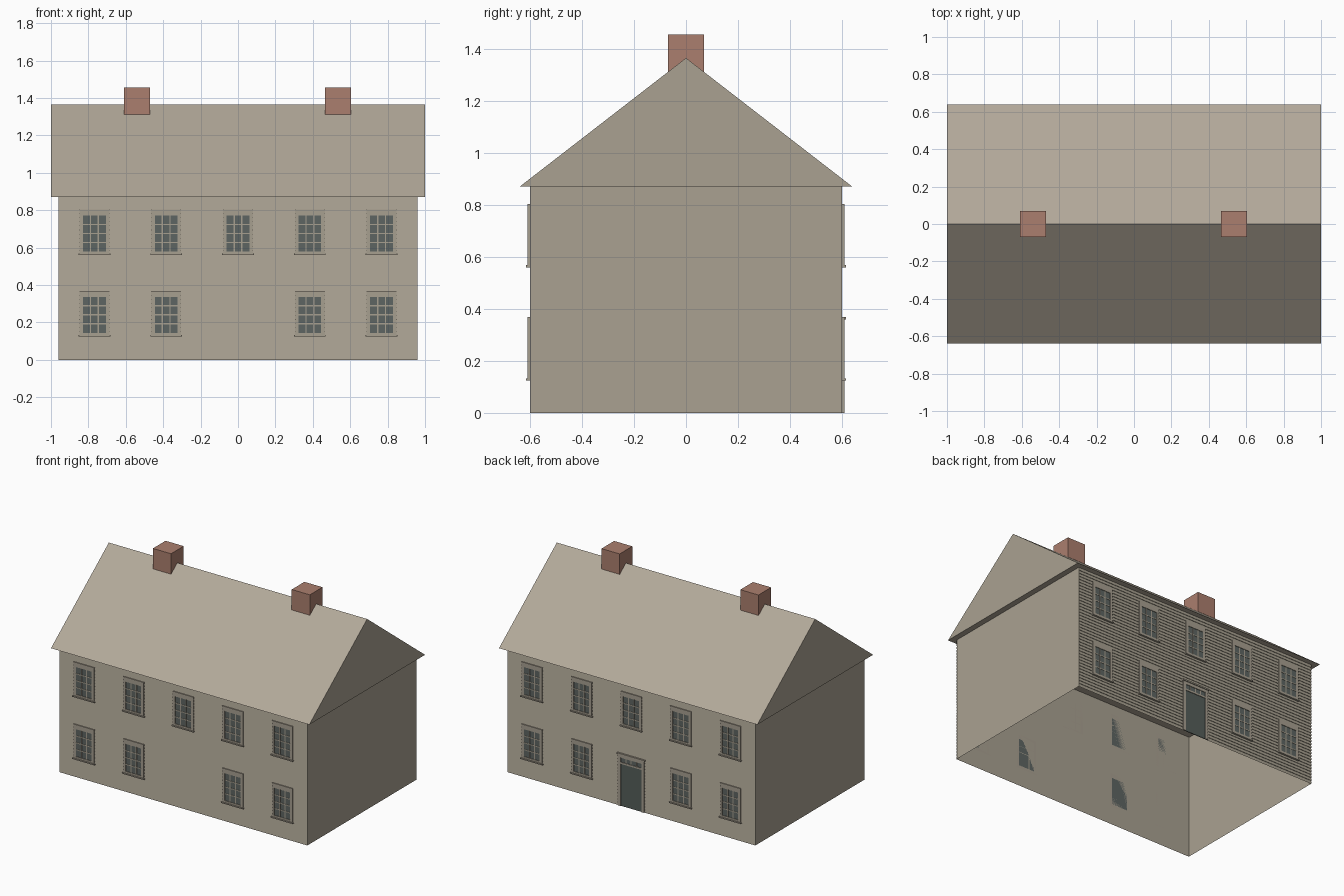
import bpy, bmesh
from mathutils import Vector

cube = bpy.data.objects.get("Cube")
if cube:
    bpy.data.objects.remove(cube, do_unlink=True)


def material(name, rgb):
    col = [(c / 255) ** 2.2 for c in rgb] + [1.0]
    m = bpy.data.materials.new(name)
    m.use_nodes = True
    m.diffuse_color = col
    bsdf = m.node_tree.nodes["Principled BSDF"]
    bsdf.inputs["Base Color"].default_value = col
    bsdf.inputs["Roughness"].default_value = 0.9
    return m


WALL = material("wall beige", (168, 160, 144))
ROOF = material("roof taupe", (177, 167, 152))
BRICK = material("chimney brick", (170, 126, 110))
TRIM = material("trim beige", (166, 158, 143))
GLASS = material("glass grey", (94, 101, 98))
DOOR = material("door grey", (86, 94, 90))


def finish(name, bm, mats):
    bmesh.ops.recalc_face_normals(bm, faces=bm.faces[:])
    mesh = bpy.data.meshes.new(name)
    bm.to_mesh(mesh)
    bm.free()
    for m in mats:
        mesh.materials.append(m)
    ob = bpy.data.objects.new(name, mesh)
    bpy.context.collection.objects.link(ob)
    return ob


def box(bm, x0, x1, y0, y1, z0, z1, mat=0):
    verts = bmesh.ops.create_cube(bm, size=1)["verts"]
    for v in verts:
        v.co = Vector(((x0, x1)[v.co.x > 0], (y0, y1)[v.co.y > 0], (z0, z1)[v.co.z > 0]))
    for f in {f for v in verts for f in v.link_faces}:
        f.material_index = mat
    return verts


def prism(bm, profile, x0, x1):
    """Extrude a closed (y, z) profile along x."""
    face = bm.faces.new([bm.verts.new((x0, y, z)) for y, z in profile])
    new = bmesh.ops.extrude_face_region(bm, geom=[face])["geom"]
    bmesh.ops.translate(bm, vec=(x1 - x0, 0, 0),
                        verts=[g for g in new if isinstance(g, bmesh.types.BMVert)])


HALF_X, HALF_Y, EAVE, RIDGE = 0.96, 0.6, 0.87, 1.365

# Walls: a shell open at the bottom
bm = bmesh.new()
box(bm, -HALF_X, HALF_X, -HALF_Y, HALF_Y, 0, EAVE)
ends = [f for f in bm.faces if abs(f.normal.z) > 0.9 or
        all(v.co.z < 0.01 for v in f.verts) or all(v.co.z > EAVE - 0.01 for v in f.verts)]
bmesh.ops.delete(bm, geom=ends, context="FACES_ONLY")
finish("walls", bm, [WALL])

# Gable roof, with slopes in the roof colour and gable ends in the wall colour
bm = bmesh.new()
prism(bm, [(-0.64, EAVE), (0.64, EAVE), (0, RIDGE)], -1, 1)
bm.normal_update()
for f in bm.faces:
    f.material_index = 1 if abs(f.normal.x) > 0.9 else 0
finish("roof", bm, [ROOF, WALL])

# Chimneys
for name, x in (("right_chimney", -0.54), ("left_chimney", 0.535)):
    bm = bmesh.new()
    box(bm, x - 0.07, x + 0.07, -0.07, 0.07, 1.312, 1.455)
    finish(name, bm, [BRICK])


def siding(name, side):
    """Overlapping boards: each leans out towards its lower edge."""
    boards, lip = 40, 0.004
    step = EAVE / boards
    bm = bmesh.new()
    rows = []
    for i in range(boards):
        for out, z in ((lip, i * step), (0.0005, (i + 1) * step)):
            y = side * (HALF_Y + out)
            rows.append([bm.verts.new((x, y, z)) for x in (-HALF_X, HALF_X)])
    for a, b in zip(rows, rows[1:]):
        quad = [a[0], a[1], b[1], b[0]]
        bm.faces.new(quad if side < 0 else quad[::-1])
    mesh = bpy.data.meshes.new(name)
    bm.to_mesh(mesh)
    bm.free()
    mesh.materials.append(WALL)
    bpy.context.collection.objects.link(bpy.data.objects.new(name, mesh))


def slab(bm, side, x0, x1, z0, z1, out, mat=0):
    """A block on the wall face that stands out by the given depth."""
    y0, y1 = sorted((side * HALF_Y, side * (HALF_Y + out)))
    box(bm, x0, x1, y0, y1, z0, z1, mat)


def bars(bm, side, x0, x1, z0, z1, cols, rows, out):
    half = 0.0035
    for i in range(1, cols):
        x = x0 + (x1 - x0) * i / cols
        slab(bm, side, x - half, x + half, z0, z1, out)
    for i in range(1, rows):
        z = z0 + (z1 - z0) * i / rows
        slab(bm, side, x0, x1, z - half, z + half, out)


def window(name, side, x, z):
    bm = bmesh.new()
    w, g, h = 0.08, 0.061, 0.24
    bottom, top = z + 0.016, z + h - 0.032
    slab(bm, side, x - g, x + g, bottom, top, 0.005, 1)
    bars(bm, side, x - g, x + g, bottom, top, 3, 4, 0.007)
    for s in (-1, 1):
        a, b = sorted((x + s * g, x + s * w))
        slab(bm, side, a, b, z, z + h, 0.009)
    slab(bm, side, x - g, x + g, z, bottom, 0.009)
    slab(bm, side, x - g, x + g, top, z + h, 0.009)
    slab(bm, side, x - w - 0.005, x + w + 0.005, z - 0.004, z + 0.004, 0.015)
    finish(name, bm, [TRIM, GLASS])


def door(side):
    bm = bmesh.new()
    w, g, h = 0.102, 0.08, 0.365
    slab(bm, side, -g, g, 0, 0.295, 0.005, 2)
    slab(bm, side, -g, g, 0.307, 0.338, 0.005, 1)
    bars(bm, side, -g, g, 0.307, 0.338, 4, 1, 0.007)
    for a, b in ((-w, -g), (g, w)):
        slab(bm, side, a, b, 0, h, 0.009)
    slab(bm, side, -g, g, 0.295, 0.307, 0.009)
    slab(bm, side, -g, g, 0.338, h, 0.009)
    slab(bm, side, -w - 0.006, w + 0.006, h - 0.006, h + 0.004, 0.015)
    finish("back_door", bm, [TRIM, GLASS, DOOR])


# Siding and windows on both long walls; the door fills the middle of the back
for wall, side in (("front", -1), ("back", 1)):
    siding(wall + "_siding", side)
    for level, z in (("upper", 0.564), ("lower", 0.129)):
        for i in range(5):
            if level == "lower" and i == 2:
                continue
            window(f"{wall}_{level}_window_{i + 1}", side, (i - 2) * 0.384, z)
door(1)
